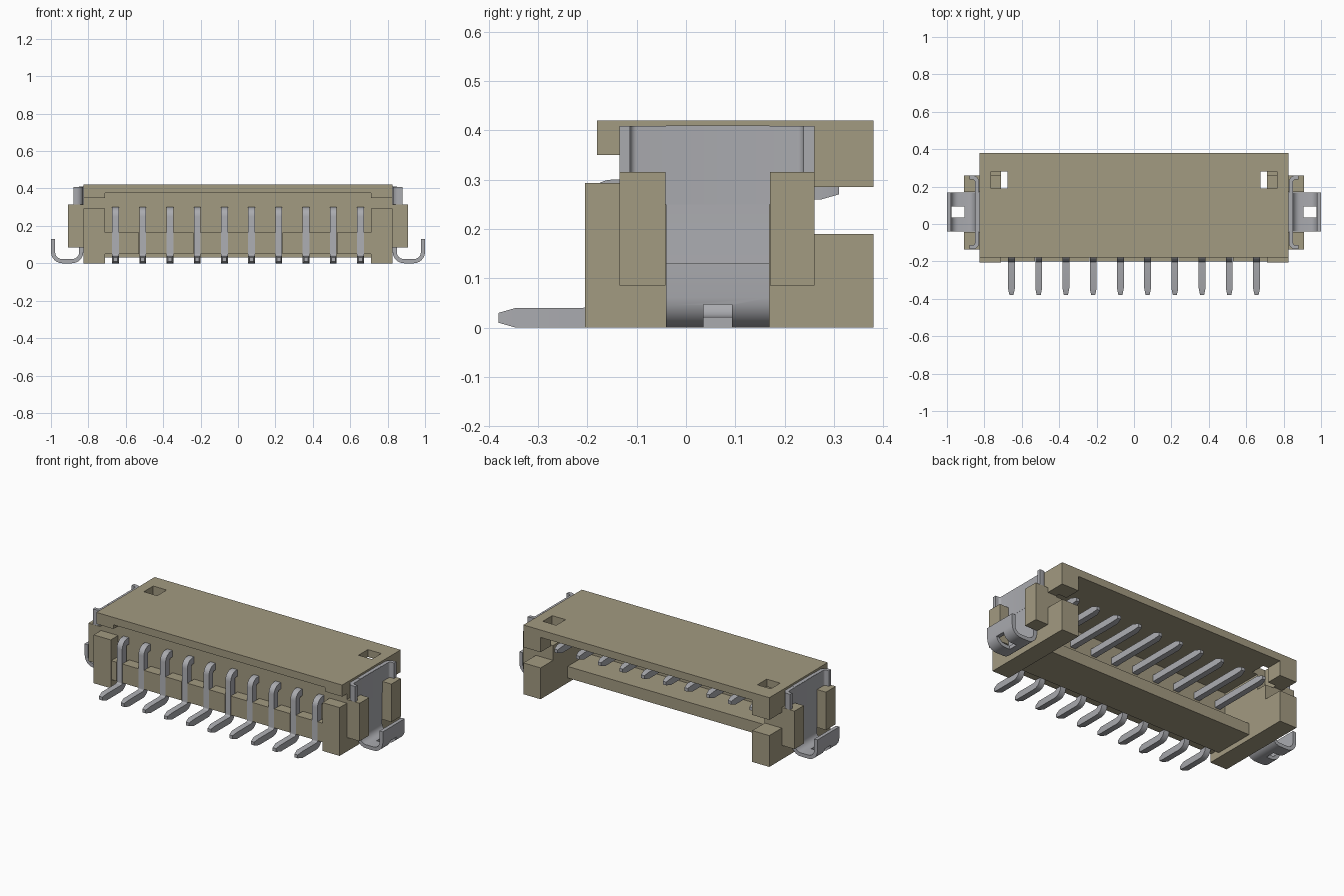
import bpy, bmesh, math
from mathutils import Vector

if "Cube" in bpy.data.objects:
    bpy.data.objects.remove(bpy.data.objects["Cube"])


def material(name, rgb):
    m = bpy.data.materials.new(name)
    m.diffuse_color = (*rgb, 1)
    m.use_nodes = True
    m.node_tree.nodes["Principled BSDF"].inputs["Base Color"].default_value = m.diffuse_color
    return m


TAN = material("tan plastic", (0.365, 0.325, 0.22))
GREY = material("grey metal", (0.40, 0.405, 0.43))


def finish(bm, name, mat, smooth=False):
    bmesh.ops.recalc_face_normals(bm, faces=bm.faces)
    me = bpy.data.meshes.new(name)
    bm.to_mesh(me)
    bm.free()
    me.materials.append(mat)
    ob = bpy.data.objects.new(name, me)
    bpy.context.collection.objects.link(ob)
    if smooth:
        bpy.ops.object.select_all(action='DESELECT')
        ob.select_set(True)
        bpy.context.view_layer.objects.active = ob
        bpy.ops.object.shade_smooth_by_angle(angle=math.radians(30))
    return ob


def box(bm, x, y, z):
    vs = bmesh.ops.create_cube(bm, size=1)["verts"]
    for v in vs:
        v.co = [(r[0] + r[1]) / 2 + c * (r[1] - r[0]) for c, r in zip(v.co, (x, y, z))]


def boxes(name, mat, *dims):
    bm = bmesh.new()
    for d in dims:
        box(bm, *d)
    return finish(bm, name, mat)


def mirror_x(ob):
    ob.modifiers.new("mirror", 'MIRROR').use_axis[0] = True


def cut(ob, cutter):
    cutter.hide_render = True
    cutter.hide_viewport = True
    m = ob.modifiers.new("cut", 'BOOLEAN')
    m.operation, m.object, m.solver = 'DIFFERENCE', cutter, 'EXACT'


def rounded(pts, r, n=6):
    """2D path with its right-angle corners replaced by arcs."""
    pts = [Vector(p) for p in pts]
    out = [pts[0]]
    for a, b, c in zip(pts, pts[1:], pts[2:]):
        d0, d1 = (b - a).normalized(), (c - b).normalized()
        if abs(d0.dot(d1)) > 0.9:
            out.append(b)
            continue
        centre = b - d0 * r + d1 * r
        for i in range(n + 1):
            t = i / n * math.pi / 2
            out.append(centre - d1 * r * math.cos(t) + d0 * r * math.sin(t))
    return out + [pts[-1]]


def sweep(bm, path, place, half, w0, w1, tips=None):
    """Bent strip along a 2D path; tips = (thickness, width) factors at the ends."""
    rings, mid = [], (w0 + w1) / 2
    for i, p in enumerate(path):
        t = path[min(i + 1, len(path) - 1)] - path[max(i - 1, 0)]
        t.normalize()
        n = Vector((-t.y, t.x))
        ft, fw = tips if tips and i in (0, len(path) - 1) else (1, 1)
        hw = (w1 - w0) / 2 * fw
        ring = []
        for s, w in ((1, -hw), (1, hw), (-1, hw), (-1, -hw)):
            q = p + n * half * ft * s
            ring.append(bm.verts.new(place(q.x, q.y, mid + w)))
        rings.append(ring)
    for a, b in zip(rings, rings[1:]):
        for k in range(4):
            bm.faces.new((a[k], a[(k + 1) % 4], b[(k + 1) % 4], b[k]))
    bm.faces.new(rings[0])
    bm.faces.new(rings[-1])


PITCH = 0.1456
pin_x = [(i - 4.5) * PITCH for i in range(10)]

# End walls: side profile with the rear slot and front step
profile = [(-.205, 0), (.38, 0), (.38, .19), (.26, .19), (.26, .285), (.38, .285),
           (.38, .42), (-.18, .42), (-.18, .35), (-.135, .35), (-.135, .293), (-.205, .293)]
bm = bmesh.new()
face = bm.faces.new([bm.verts.new((.71, y, z)) for y, z in profile])
ext = bmesh.ops.extrude_face_region(bm, geom=[face])
for v in ext["geom"]:
    if isinstance(v, bmesh.types.BMVert):
        v.co.x = .825
walls = finish(bm, "end_walls", TAN)
mirror_x(walls)

# Top plate, front wall and floor
top = boxes("top_plate", TAN, ((-.71, .71), (-.18, .38), (.375, .42)))
boxes("front_wall", TAN, ((-.71, .71), (-.135, -.08), (.03, .375)))
boxes("floor", TAN, ((-.71, .71), (-.08, .12), (.03, .1)))

# Latch windows in the top
windows = boxes("window_cutter", TAN, *[((s * .72 - .045, s * .72 + .045), (.19, .28), (.28, .5))
                                        for s in (-1, 1)])
cut(walls, windows)
cut(top, windows)

# Separator blocks between the pin legs
edges = [-.71] + [x + s * .019 for x in pin_x for s in (-1, 1)] + [.71]
boxes("pin_separators", TAN, *[((a, b), (-.2, -.135), (.05, .165))
                               for a, b in zip(edges[::2], edges[1::2])])

# Side tabs that hold the clips
tabs = boxes("side_tabs", TAN, ((.825, .91), (-.135, -.042), (.085, .315)),
             ((.825, .91), (.17, .26), (.085, .315)))
mirror_x(tabs)

# Contact pins with tapered ends
path = rounded([(.31, .28), (.275, .28), (-.18, .28), (-.18, .02), (-.345, .02), (-.38, .02)], .03)
bm = bmesh.new()
for x in pin_x:
    sweep(bm, path, lambda u, v, w: (w, u, v), .02, x - .018, x + .018, (.5, .6))
finish(bm, "contact_pins", GREY, True)

# Solder clips: J-shaped foot with a notch
bm = bmesh.new()
sweep(bm, rounded([(.838, .41), (.838, .011), (.989, .011), (.989, .13)], .05),
      lambda u, v, w: (u, w, v), .011, -.041, .169)
foot = finish(bm, "clip_feet", GREY, True)
notch = boxes("notch_cutter", GREY, ((.905, 1.1), (.035, .093), (-.1, .047)))
cut(foot, notch)
mirror_x(foot)

# Solder clips: wide upper plate with curled edges
bm = bmesh.new()
sweep(bm, rounded([(.88, -.124), (.839, -.124), (.839, .249), (.88, .249)], .025),
      lambda u, v, w: (u, v, w), .011, .25, .409)
mirror_x(finish(bm, "clip_plates", GREY, True))
